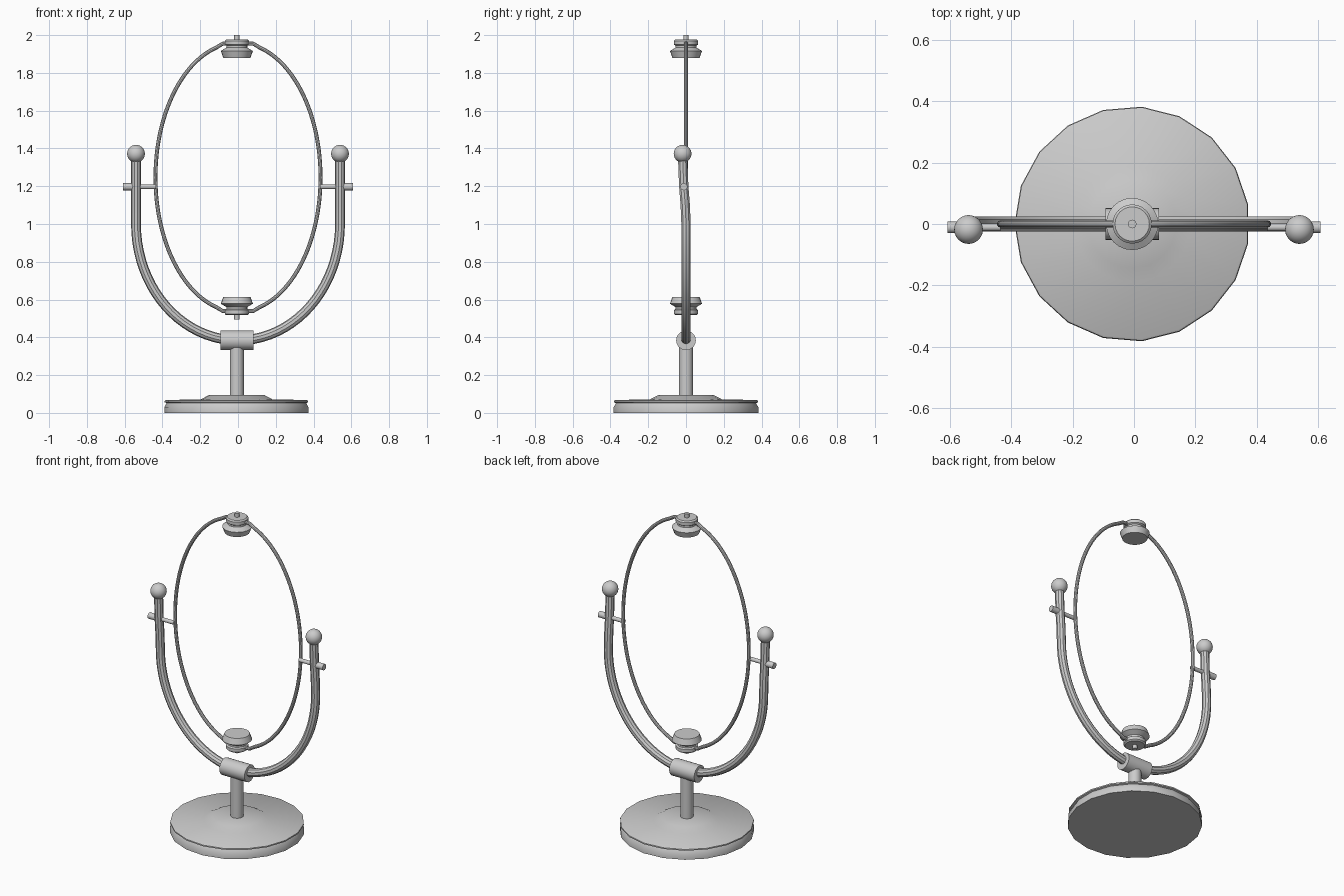
import bpy, bmesh
from math import sin, cos, pi, radians
from mathutils import Matrix

if "Cube" in bpy.data.objects:
    bpy.data.objects.remove(bpy.data.objects["Cube"])

CX = -0.006  # the turned parts sit a hair left of the frame


def finish(name, bm, angle=35):
    me = bpy.data.meshes.new(name)
    bmesh.ops.recalc_face_normals(bm, faces=bm.faces)
    bm.to_mesh(me)
    bm.free()
    ob = bpy.data.objects.new(name, me)
    bpy.context.collection.objects.link(ob)
    bpy.ops.object.select_all(action='DESELECT')
    ob.select_set(True)
    bpy.context.view_layer.objects.active = ob
    bpy.ops.object.shade_smooth_by_angle(angle=radians(angle))
    return ob


def lathe(name, profile, n=24, matrix=Matrix(), start=0.0):
    """Turn (radius, height) points around z and close both ends."""
    bm = bmesh.new()
    rings = [[bm.verts.new((r * cos(start + 2 * pi * i / n),
                            r * sin(start + 2 * pi * i / n), z))
              for i in range(n)] for r, z in profile]
    for a, b in zip(rings, rings[1:]):
        for i in range(n):
            j = (i + 1) % n
            bm.faces.new((a[i], a[j], b[j], b[i]))
    bm.faces.new(rings[0])
    bm.faces.new(rings[-1])
    bm.transform(matrix)
    return finish(name, bm)


def tube(name, points, radius):
    """Round bar along a path, turned into a mesh with closed ends."""
    cu = bpy.data.curves.new(name, 'CURVE')
    cu.dimensions = '3D'
    cu.bevel_depth = radius
    cu.bevel_resolution = 3
    cu.use_fill_caps = True
    sp = cu.splines.new('POLY')
    sp.points.add(len(points) - 1)
    for p, co in zip(sp.points, points):
        p.co = (*co, 1)
    tmp = bpy.data.objects.new(name + "_path", cu)
    bpy.context.collection.objects.link(tmp)
    bpy.context.view_layer.update()
    me = bpy.data.meshes.new_from_object(tmp)
    bm = bmesh.new()
    bm.from_mesh(me)
    bmesh.ops.remove_doubles(bm, verts=bm.verts, dist=1e-5)
    bpy.data.objects.remove(tmp)
    bpy.data.meshes.remove(me)
    return finish(name, bm)


shift = Matrix.Translation((CX, 0, 0))
along_x = Matrix.Rotation(pi / 2, 4, 'Y')

# Weighted foot with grooved rim and raised boss
lathe("base", [(0.384, 0), (0.384, 0.03), (0.372, 0.052), (0.382, 0.056),
               (0.382, 0.064), (0.376, 0.068), (0.19, 0.072), (0.145, 0.096)],
      19, shift, pi)
lathe("post", [(0.037, 0.08), (0.037, 0.38)], 24, shift)
lathe("sleeve", [(0.052, -0.087), (0.052, 0.087)], 24,
      Matrix.Translation((CX, 0, 0.384)) @ along_x)

# U-shaped yoke, its arms leaning slightly forward at the top
half = [(0.54 * sin(t), 0, 1.0 - 0.616 * cos(t))
        for t in (pi / 2 * i / 20 for i in range(21))]
half += [(0.54, -0.004, 1.1), (0.54, -0.012, 1.2), (0.54, -0.018, 1.36)]
tube("yoke", [(-x, y, z) for x, y, z in half[:0:-1]] + half, 0.026)

# Ball finials and pivot screws on both arms
for side, s in (("left", -1), ("right", 1)):
    bm = bmesh.new()
    bmesh.ops.create_uvsphere(bm, u_segments=24, v_segments=16, radius=0.047)
    bm.transform(Matrix.Translation((s * 0.54, -0.018, 1.372)))
    finish("finial_" + side, bm)
    lathe("pivot_screw_" + side,
          [(0.012, s * 0.435), (0.012, s * 0.53), (0.019, s * 0.53), (0.019, s * 0.608)],
          16, Matrix.Translation((0, -0.011, 1.197)) @ along_x)

# Oval hoop: two mirrored side bows whose ends level out into the clamps
ZC, RX, RZ = 1.247, 0.437, 0.712
for side, s in (("left", -1), ("right", 1)):
    t0 = 0.27
    arc = [(s * RX * sin(t), 0, ZC + RZ * cos(t))
           for t in (t0 + (pi - 2 * t0) * i / 48 for i in range(49))]
    top = [(s * 0.03, 0, ZC + RZ - 0.004), (s * 0.08, 0, ZC + RZ - 0.004)]
    low = [(x, y, 2 * ZC - z) for x, y, z in reversed(top)]
    tube("hoop_" + side, top + arc + low, 0.011)

# Clamps with stub pins, the lower one mirrored
clamp = [(0.072, 1.88), (0.085, 1.916), (0.055, 1.934), (0.055, 1.944),
         (0.064, 1.95), (0.064, 1.97), (0.056, 1.977), (0.014, 1.977), (0.014, 2.0)]
lathe("upper_clamp", clamp, 24, shift)
lathe("lower_clamp", [(r, 2 * ZC - z) for r, z in clamp], 24, shift)
